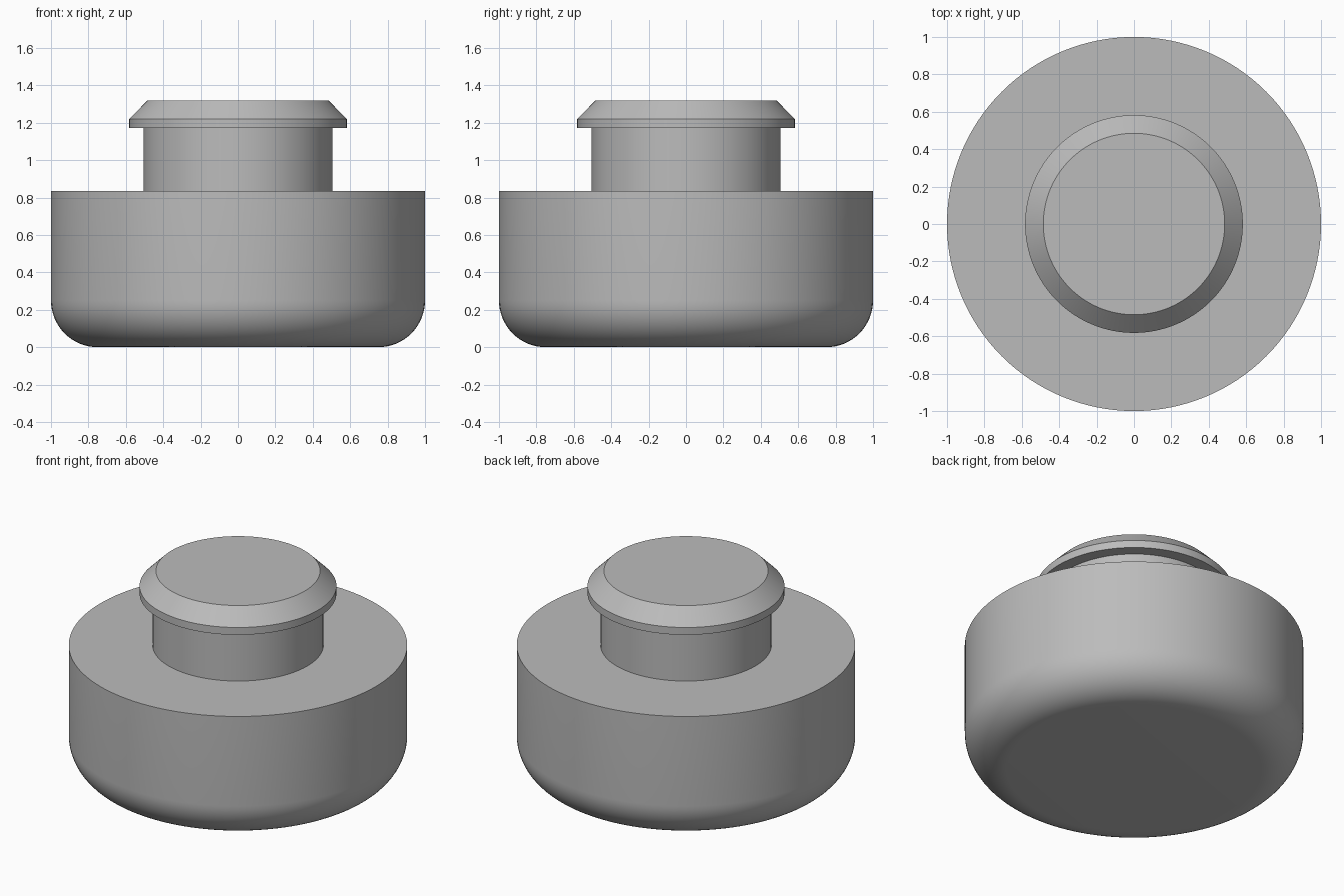
import bpy, bmesh
from math import sin, cos, pi, radians

cube = bpy.data.objects.get("Cube")
if cube:
    bpy.data.objects.remove(cube, do_unlink=True)

SEGMENTS = 128
NECK_RADIUS = 0.505
BODY_TOP = 0.835

grey = bpy.data.materials.new("plain grey")
grey.use_nodes = True
colour = (0.5, 0.5, 0.5, 1)
grey.diffuse_color = colour
grey.node_tree.nodes["Principled BSDF"].inputs["Base Color"].default_value = colour


def lathe(name, profile):
    """Turn a (radius, height) profile about the z axis; ends on the axis become flat caps."""
    bm = bmesh.new()
    rings = []
    for r, z in profile:
        rings.append([bm.verts.new((r * cos(2 * pi * i / SEGMENTS),
                                    r * sin(2 * pi * i / SEGMENTS), z))
                      for i in range(SEGMENTS)])
    for low, high in zip(rings, rings[1:]):
        for i in range(SEGMENTS):
            j = (i + 1) % SEGMENTS
            bm.faces.new((low[i], low[j], high[j], high[i]))
    return bm, rings


def finish(name, bm):
    mesh = bpy.data.meshes.new(name)
    bm.to_mesh(mesh)
    bm.free()
    mesh.materials.append(grey)
    obj = bpy.data.objects.new(name, mesh)
    bpy.context.collection.objects.link(obj)
    bpy.ops.object.select_all(action="DESELECT")
    obj.select_set(True)
    bpy.context.view_layer.objects.active = obj
    bpy.ops.object.shade_smooth_by_angle(angle=radians(25))


# Wide body: flat bottom, rounded lower edge, straight wall, flat shoulder
fillet, steps = 0.25, 16
body = [(1 - fillet + fillet * sin(a), fillet - fillet * cos(a))
        for a in (pi / 2 * k / steps for k in range(steps + 1))]
body += [(1, BODY_TOP), (NECK_RADIUS, BODY_TOP)]
bm, rings = lathe("body", body)
bm.faces.new(reversed(rings[0]))
finish("body", bm)

# Plug: neck, overhanging lip and chamfered flat head
plug = [(NECK_RADIUS, BODY_TOP), (NECK_RADIUS, 1.172), (0.582, 1.172),
        (0.582, 1.22), (0.485, 1.318)]
bm, rings = lathe("plug", plug)
bm.faces.new(rings[-1])
finish("plug", bm)
